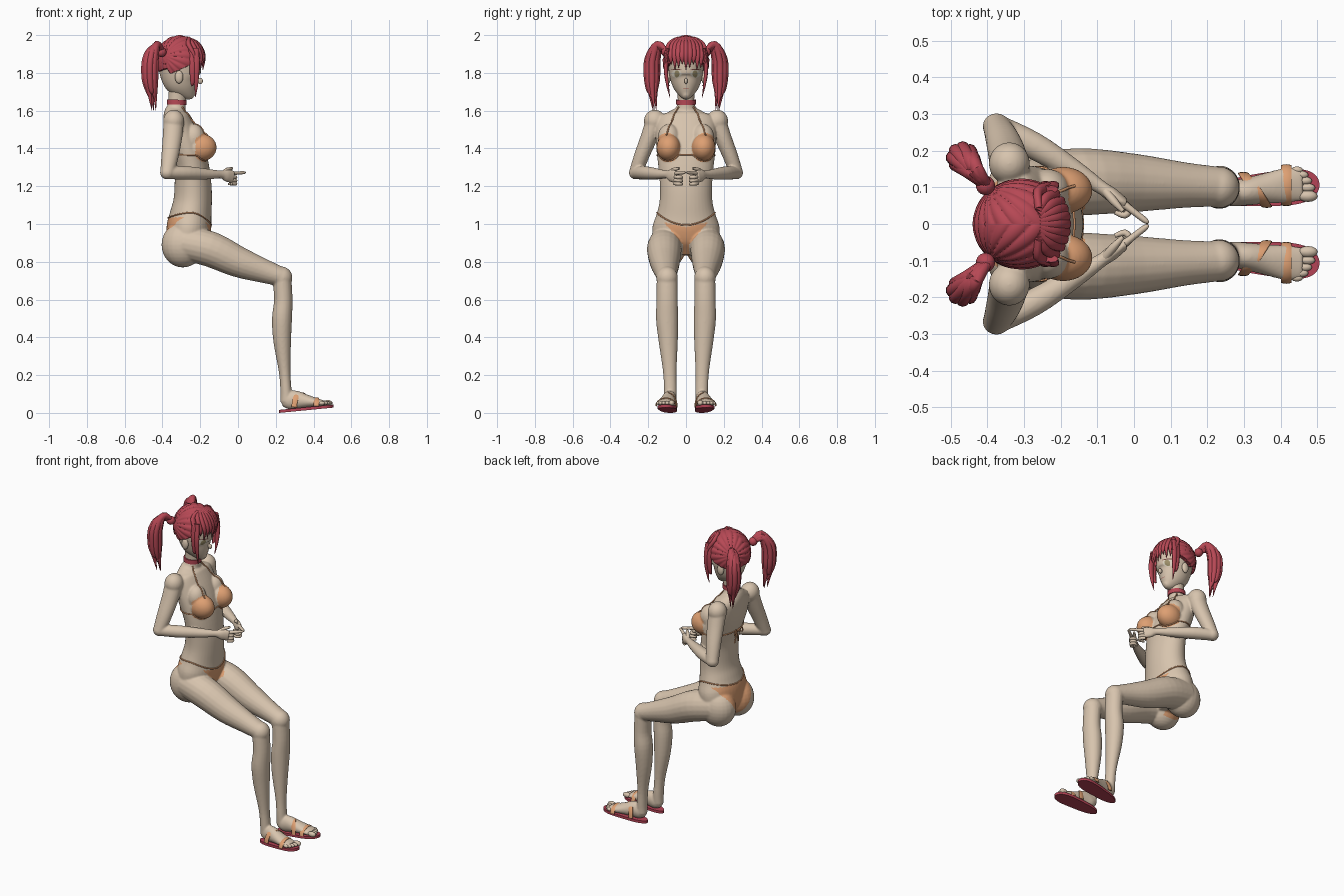
import bpy, bmesh, math
from mathutils import Vector, Matrix
from mathutils.bvhtree import BVHTree

if "Cube" in bpy.data.objects:
    bpy.data.objects.remove(bpy.data.objects["Cube"])

def material(name, r, g, b):
    m = bpy.data.materials.new(name)
    m.diffuse_color = (r, g, b, 1)
    m.use_nodes = True
    m.node_tree.nodes["Principled BSDF"].inputs["Base Color"].default_value = m.diffuse_color
    return m

SKIN = material("skin", 0.68, 0.55, 0.42)
HAIR = material("red hair", 0.47, 0.065, 0.09)
CLOTH = material("orange cloth", 0.73, 0.35, 0.17)
SOLE = material("sole red", 0.45, 0.055, 0.09)
WHITE = material("eye cream", 0.74, 0.68, 0.56)
IRIS = material("iris olive", 0.33, 0.27, 0.14)
LASH = material("lash brown", 0.16, 0.06, 0.05)
LIP = material("lip", 0.52, 0.27, 0.21)
X, Y, Z = Vector((1, 0, 0)), Vector((0, 1, 0)), Vector((0, 0, 1))

def loft(bm, rows, ref=Y, n=20, sub=4):
    """Smooth tube through rows of (x, y, z, radius across, radius along ref)."""
    pts = []
    for i in range(len(rows) - 1):
        p = [rows[max(0, min(len(rows) - 1, i + k))] for k in (-1, 0, 1, 2)]
        for j in range(sub + (i == len(rows) - 2)):
            t = j / sub
            pts.append([0.5 * (2*b + (c-a)*t + (2*a-5*b+4*c-d)*t*t + (3*b-a-3*c+d)*t**3)
                        for a, b, c, d in zip(*p)])
    rings = []
    for i, p in enumerate(pts):
        tan = (Vector(pts[min(i+1, len(pts)-1)][:3]) - Vector(pts[max(i-1, 0)][:3])).normalized()
        side = (ref - tan * ref.dot(tan)).normalized()
        up = tan.cross(side)
        angs = [2 * math.pi * k / n for k in range(n)]
        rings.append([bm.verts.new(Vector(p[:3]) + up * (p[3] * math.cos(a)) + side * (p[4] * math.sin(a)))
                      for a in angs])
    for a, b in zip(rings, rings[1:]):
        for k in range(n):
            bm.faces.new((a[k], a[(k+1) % n], b[(k+1) % n], b[k]))
    bm.faces.new(rings[0][::-1])
    bm.faces.new(rings[-1])

def ball(bm, c, r, u=24, v=16):
    return bmesh.ops.create_uvsphere(bm, u_segments=u, v_segments=v, radius=1,
                                     matrix=Matrix.Translation(c) @ Matrix.Diagonal((*r, 1)))["verts"]

def mirror(bm):
    new = bmesh.ops.duplicate(bm, geom=bm.verts[:] + bm.edges[:] + bm.faces[:])["geom"]
    for v in new:
        if isinstance(v, bmesh.types.BMVert):
            v.co.y *= -1

def finish(name, bm, mat):
    bmesh.ops.recalc_face_normals(bm, faces=bm.faces[:])
    me = bpy.data.meshes.new(name)
    bm.to_mesh(me)
    bm.free()
    me.materials.append(mat)
    ob = bpy.data.objects.new(name, me)
    bpy.context.collection.objects.link(ob)
    bpy.ops.object.select_all(action='DESELECT')
    ob.select_set(True)
    bpy.context.view_layer.objects.active = ob
    bpy.ops.object.shade_smooth_by_angle(angle=math.radians(50))
    return ob

def tree(ob):
    return BVHTree.FromPolygons([v.co for v in ob.data.vertices], [p.vertices[:] for p in ob.data.polygons])

# body: limbs of one side, mirrored, then torso, fused by a voxel remesh
bm = bmesh.new()
ball(bm, (-.292, .092, .89), (.113, .095, .12))                                # buttock
loft(bm, [(-.29, .105, .90, .09, .085), (-.15, .115, .868, .094, .092), (0, .112, .80, .082, .08),
          (.14, .106, .75, .063, .062), (.225, .102, .722, .052, .055)])         # thigh
ball(bm, (.23, .1, .715), (.058, .057, .06))                                   # knee
loft(bm, [(.232, .1, .72, .05, .055), (.24, .1, .6, .049, .056), (.233, .1, .5, .053, .059),
          (.234, .094, .38, .047, .051), (.247, .086, .22, .031, .036), (.254, .083, .12, .03, .034),
          (.258, .083, .06, .034, .033)])                                      # calf
loft(bm, [(.232, .082, .052, .02, .018), (.26, .083, .06, .043, .034), (.30, .087, .069, .05, .037),
          (.36, .097, .062, .036, .042), (.42, .106, .054, .023, .048), (.46, .108, .05, .014, .044)])
ball(bm, (-.34, .165, 1.545), (.056, .058, .06))                               # shoulder
loft(bm, [(-.34, .16, 1.555, .05, .054), (-.347, .195, 1.46, .045, .052), (-.36, .235, 1.36, .04, .046),
          (-.374, .265, 1.275, .036, .038)], X)                                # upper arm
ball(bm, (-.375, .266, 1.272), (.038, .036, .036))                             # elbow
loft(bm, [(-.375, .266, 1.272, .034, .034), (-.27, .212, 1.27, .037, .036), (-.16, .145, 1.264, .028, .028),
          (-.09, .1, 1.262, .019, .021), (-.06, .079, 1.256, .02, .033), (-.025, .056, 1.25, .014, .034)], Z)
ball(bm, (-.193, .092, 1.405), (.08, .064, .072))                              # breast
ball(bm, (-.235, .09, 1.455), (.06, .06, .075))
mirror(bm)
loft(bm, [(-.315, 0, 1.75, .05, .05), (-.325, 0, 1.63, .047, .046), (-.33, 0, 1.595, .06, .09),
          (-.325, 0, 1.56, .072, .15), (-.30, 0, 1.48, .09, .16), (-.268, 0, 1.39, .095, .156),
          (-.245, 0, 1.3, .092, .146), (-.238, 0, 1.2, .098, .138), (-.24, 0, 1.12, .102, .14),
          (-.25, 0, 1.05, .11, .156), (-.26, 0, .98, .118, .178), (-.27, 0, .90, .105, .165),
          (-.27, 0, .835, .06, .08)], n=40)                                    # neck and torso
body = finish("body", bm, SKIN)
m = body.modifiers.new("fuse", 'REMESH')
m.mode, m.voxel_size = 'VOXEL', .005
m = body.modifiers.new("soften", 'SMOOTH')
m.factor, m.iterations = .5, 8
fused = bpy.data.meshes.new_from_object(body.evaluated_get(bpy.context.evaluated_depsgraph_get()))
body.modifiers.clear()
body.data = fused
fused.materials.clear()
fused.materials.append(SKIN)
fused.materials.append(CLOTH)
for p in fused.polygons:                                                       # bikini faces
    x, y, z = p.center
    y = abs(y)
    p.use_smooth = True
    cup = x > -.225 and ((y - .095 - .1 * max(0, z - 1.42)) / .064)**2 + ((z - 1.405) / .078)**2 < 1
    front = -.25 < x < -.08 and .84 < z < .985 + .2 * y and y < .015 + max(0, z - .89) * .85
    back = x <= -.25 and .77 < z < 1.035 and y < .02 + max(0, z - .80) * .58
    p.material_index = int(cup or front or back)
skin_tree = tree(body)

# fingers and toes
bm = bmesh.new()
loft(bm, [(-.035, .06, 1.268, .011, .011), (0, .033, 1.27, .009, .009), (.03, .01, 1.272, .008, .008),
          (.04, .003, 1.272, .003, .003)], Z, 10)
for z in (1.25, 1.232, 1.215):
    loft(bm, [(-.035, .062, z, .01, .01), (-.012, .042, z - .002, .009, .009), (-.025, .024, z - .003, .009, .009),
              (-.052, .032, z - .003, .006, .006)], Z, 10)
loft(bm, [(-.08, .092, 1.27, .012, .012), (-.055, .062, 1.288, .011, .011), (-.03, .035, 1.295, .006, .006)], X, 10)
for x, y, r in ((.474, .076, .016), (.474, .099, .012), (.467, .118, .011), (.457, .134, .011), (.444, .147, .01)):
    ball(bm, (x, y, .052), (r * 1.7, r, r), 12, 8)
mirror(bm)
finish("fingers_and_toes", bm, SKIN)

# head with nose and ears
bm = bmesh.new()
for s in (1, -1):
    ball(bm, (-.312, s * .094, 1.778), (.022, .014, .034))
loft(bm, [(-.236, 0, 1.672, .012, .012), (-.252, 0, 1.687, .04, .034), (-.275, 0, 1.72, .073, .062),
          (-.296, 0, 1.76, .099, .081), (-.305, 0, 1.81, .111, .091), (-.31, 0, 1.87, .112, .094),
          (-.31, 0, 1.93, .085, .075), (-.31, 0, 1.97, .02, .02)], n=40)
ball(bm, (-.2, 0, 1.757), (.014, .009, .016))
head = finish("head", bm, SKIN)
head_tree = tree(head)

# painted face details, laid on the head surface
def face_plate(name, y, z, ry, rz, mat, off):
    bm = bmesh.new()
    for s in ((1, -1) if y else (1,)):
        def point(k, r):
            a = 2 * math.pi * k / 20
            py, pz = s * y + ry * r * math.cos(a), z + rz * r * math.sin(a)
            hit = head_tree.ray_cast(Vector((0, py, pz)), -X)[0]
            return bm.verts.new(hit + X * off)
        mid = point(0, 0)
        inner, outer = ([point(k, r) for k in range(20)] for r in (.5, 1))
        for k in range(20):
            j = (k + 1) % 20
            bm.faces.new((mid, inner[k], inner[j]))
            bm.faces.new((inner[k], outer[k], outer[j], inner[j]))
    ob = finish(name, bm, mat)
    if ob.data.polygons[0].normal.x < 0:
        ob.data.flip_normals()

face_plate("eye_whites", .05, 1.795, .027, .021, WHITE, .002)
face_plate("irises", .048, 1.795, .013, .019, IRIS, .0035)
face_plate("lashes", .051, 1.817, .029, .003, LASH, .004)
face_plate("mouth", 0, 1.717, .017, .003, LIP, .002)

# hair cap: grooves radiate from each pigtail, lower part tucked into the head
bm = bmesh.new()
for v in ball(bm, (0, 0, 0), (1, 1, 1), 128, 80):
    d = v.co.normalized()
    pole = Vector((-.62, .75 if d.y >= 0 else -.75, .22)).normalized()
    e1 = pole.cross(Z).normalized()
    e2 = pole.cross(e1)
    groove = abs(math.sin(9 * math.atan2(d.dot(e2), d.dot(e1))))
    r = .95 + .05 * groove ** .6
    hairline = -.1 - .35 * max(0, -d.x) + .45 * max(0, d.x) - (.25 if abs(d.y) > .8 else 0)
    if d.z < hairline:
        r = .72
    v.co = Vector((-.308 + .132 * r * d.x, .124 * r * d.y, 1.86 + .14 * r * d.z))
finish("hair_cap", bm, HAIR)

# fringe and side locks
bm = bmesh.new()
for i in range(11):
    y = -.1 + .02 * i
    xf = -.308 + .127 * math.sqrt(1 - (y / .125)**2)
    loft(bm, [(-.26, y * .4, 1.98, .01, .014), (xf - .03, y * .85, 1.95, .013, .017), (xf, y, 1.89, .01, .015),
              (xf - .005, y * .97, (1.825, 1.845, 1.815)[i % 3], .001, .001)], Y, 10)
for s in (1, -1):
    for x, tip in ((-.225, 1.67), (-.245, 1.73)):
        loft(bm, [(x, s * .095, 1.93, .01, .018), (x + .004, s * .107, 1.84, .011, .018),
                  (x + .004, s * .1, 1.75, .008, .012), (x, s * .085, tip, .001, .001)], X, 10)
finish("fringe", bm, HAIR)

# pigtails of bundled locks
bm = bmesh.new()
ball(bm, (-.405, .105, 1.91), (.026, .026, .026))
for i in range(8):
    a = 2 * math.pi * i / 8
    u, w, r = math.cos(a), math.sin(a), .019
    drop = .05 * (i % 3)
    loft(bm, [(-.40 + .008*u, .10, 1.91 + .008*w, .01, .01), (-.44 + .012*u, .148 + .01*w, 1.94 + .012*u, r, r),
              (-.464 + .026*u, .178 + .024*w, 1.87, r, r), (-.466 + .026*u, .18 + .024*w, 1.77, r, r),
              (-.457 + .018*u, .178 + .015*w, 1.70, .013, .013),
              (-.447 + .012*u, .167 + .01*w, 1.60 + drop, .001, .001)], X, 10)
mirror(bm)
finish("pigtails", bm, HAIR)

# choker
bm = bmesh.new()
loft(bm, [(-.325, 0, 1.632, .052, .052), (-.324, 0, 1.658, .052, .052)], n=32, sub=1)
finish("choker", bm, HAIR)

# bikini strings snapped to the body, and the bow at the back
bm = bmesh.new()
def string(points):
    rows = []
    for p in points:
        co, normal = skin_tree.find_nearest(Vector(p))[:2]
        rows.append((*(co + normal * .001), .004, .004))
    loft(bm, rows, Vector((.3, .2, .93)), 8, 1)
ring = [2 * math.pi * k / 72 for k in range(73)]
string([(-.268 + .095 * math.cos(a), .155 * math.sin(a), 1.365) for a in ring])
string([(-.25 + .11 * math.cos(a), .155 * math.sin(a),
         1.06 - (.065 if math.cos(a) > 0 else .03) * math.cos(a)**2) for a in ring])
for s in (1, -1):
    string([(-.16 - .012 * k, s * (.105 - .005 * k), 1.475 + .015 * k) for k in range(11)])
    loft(bm, [(-.365, 0, 1.36, .004, .004), (-.375, s*.03, 1.38, .004, .004), (-.375, s*.04, 1.35, .004, .004),
              (-.365, 0, 1.36, .004, .004), (-.36, s*.02, 1.29, .004, .004)], X, 8)
finish("bikini_strings", bm, CLOTH)

# sandals: soles and straps
bm = bmesh.new()
outline = []
for s in (1, -1):
    for k in range(24):
        t = (1 - math.cos(math.pi * k / 24)) / 2
        t = t if s > 0 else 1 - t
        w = (.036 + .02 * t) * math.sqrt(max(0, 1 - abs(2 * t - 1)**3.5))
        outline.append((.218 + .288 * t, .083 + .024 * t + s * w, .028 * t))
f = bm.faces.new([bm.verts.new(p) for p in outline])
for v in bmesh.ops.extrude_face_region(bm, geom=[f])["geom"]:
    if isinstance(v, bmesh.types.BMVert):
        v.co.z += .016
if f.is_valid and not any(len(e.link_faces) > 1 for e in f.edges):
    bm.faces.remove(f)
mirror(bm)
finish("sandal_soles", bm, SOLE)
bm = bmesh.new()
for x, y, w, base, h, slant in ((.33, .093, .045, .03, .075, -.032), (.415, .106, .053, .035, .043, 0)):
    arc = [math.pi * k / 14 for k in range(15)]
    loft(bm, [(x + slant * math.cos(a), y + w * math.cos(a), base + h * math.sin(a), .004, .015) for a in arc], X, 10, 1)
mirror(bm)
finish("sandal_straps", bm, CLOTH)
